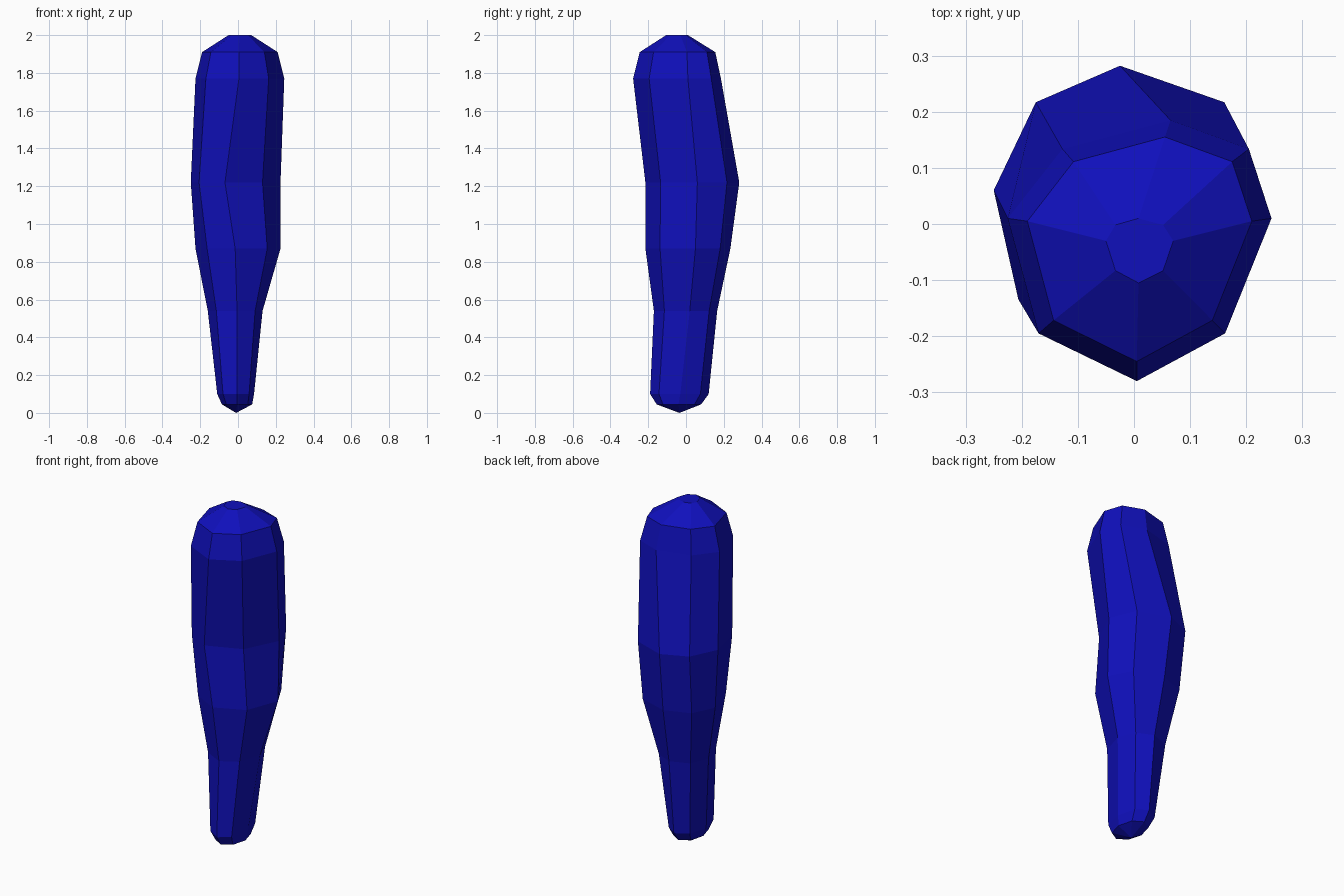
import bpy, bmesh
from math import sin, cos, pi

if "Cube" in bpy.data.objects:
    bpy.data.objects.remove(bpy.data.objects["Cube"])

SIDES = 8

# z, centre x, centre y, reach left, right, front, back, sideways lean of the front/back ridge
RINGS = [
    (0.045, -0.005, -0.04, 0.08, 0.08, 0.115, 0.12, 0.0),
    (0.10, -0.005, -0.03, 0.105, 0.09, 0.16, 0.15, 0.0),
    (0.54, -0.005, 0.02, 0.155, 0.135, 0.19, 0.145, 0.0),
    (0.87, -0.015, 0.05, 0.21, 0.24, 0.265, 0.185, 0.0),
    (1.22, -0.047, 0.06, 0.203, 0.272, 0.275, 0.222, 0.022),
    (1.77, 0.035, 0.01, 0.26, 0.21, 0.29, 0.175, 0.03),
    (1.91, 0.03, 0.005, 0.22, 0.18, 0.25, 0.15, 0.025),
    (2.00, 0.008, -0.03, 0.058, 0.062, 0.075, 0.04, 0.0),
]


def ring(bm, z, cx, cy, left, right, front, back, lean):
    verts = []
    for i in range(SIDES):
        c, s = cos(2 * pi * i / SIDES), sin(2 * pi * i / SIDES)
        x = cx + c * (right if c > 0 else left) + lean * s
        y = cy + s * (back if s > 0 else front)
        verts.append(bm.verts.new((x, y, z)))
    return verts


# Tapered faceted limb lofted through the rings
bm = bmesh.new()
rings = [ring(bm, *r) for r in RINGS]
for lower, upper in zip(rings, rings[1:]):
    for i in range(SIDES):
        j = (i + 1) % SIDES
        bm.faces.new((lower[i], lower[j], upper[j], upper[i]))

# Flat top and pointed bottom
bm.faces.new(rings[-1])
tip = bm.verts.new((-0.01, -0.035, 0.0))
for i in range(SIDES):
    bm.faces.new((tip, rings[0][(i + 1) % SIDES], rings[0][i]))
bmesh.ops.recalc_face_normals(bm, faces=bm.faces)

mesh = bpy.data.meshes.new("limb")
bm.to_mesh(mesh)
bm.free()
limb = bpy.data.objects.new("limb", mesh)
bpy.context.collection.objects.link(limb)

# Deep blue
blue = bpy.data.materials.new("deep_blue")
blue.diffuse_color = (0.005, 0.005, 0.5, 1.0)
blue.use_nodes = True
blue.node_tree.nodes["Principled BSDF"].inputs["Base Color"].default_value = blue.diffuse_color
mesh.materials.append(blue)
